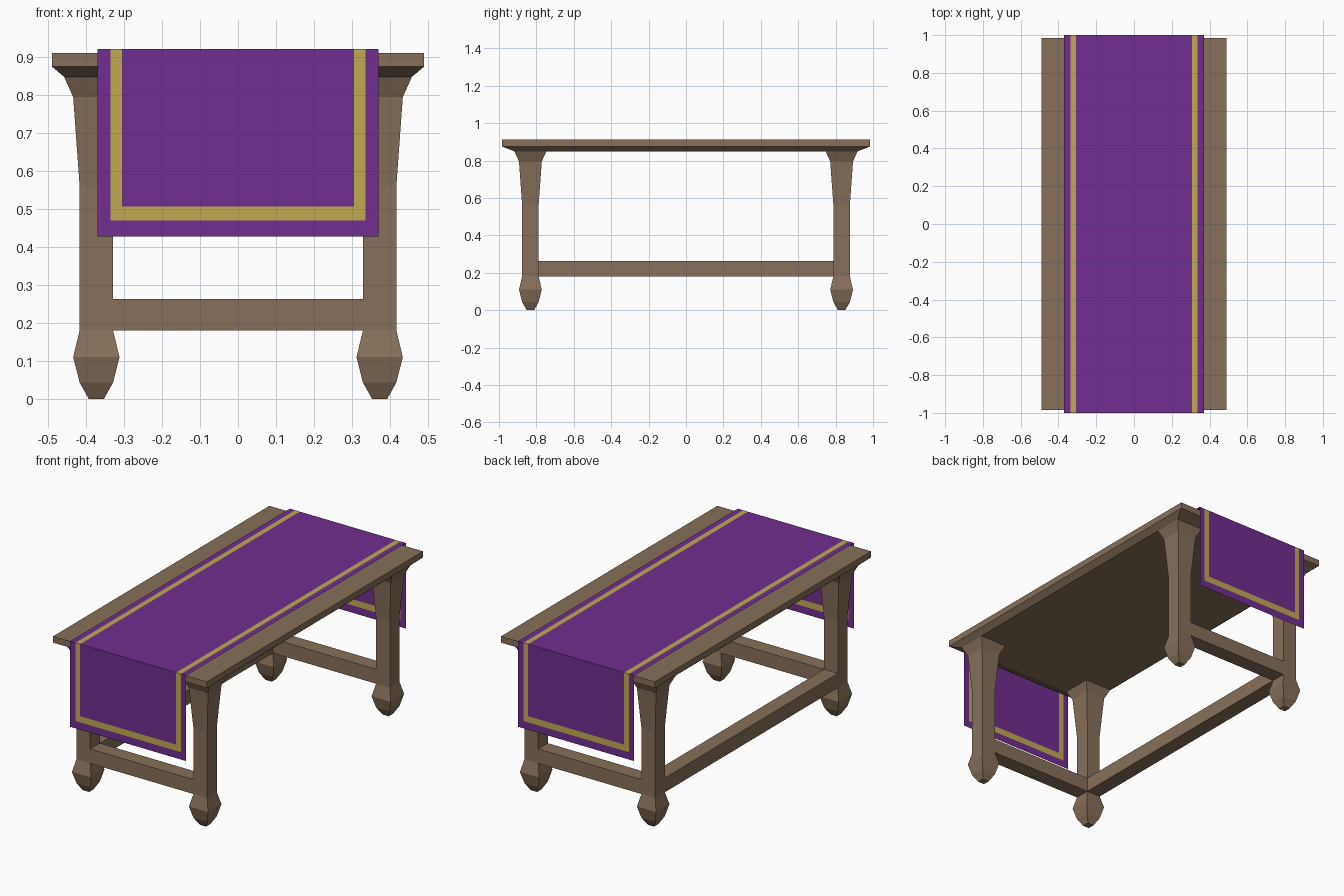
import bpy, bmesh

cube = bpy.data.objects.get("Cube")
if cube:
    bpy.data.objects.remove(cube, do_unlink=True)


def material(name, rgb):
    mat = bpy.data.materials.new(name)
    mat.use_nodes = True
    color = (*rgb, 1.0)
    mat.diffuse_color = color
    mat.node_tree.nodes["Principled BSDF"].inputs["Base Color"].default_value = color
    return mat


WOOD = material("brown wood", (0.242, 0.162, 0.102))
PURPLE = material("purple cloth", (0.165, 0.027, 0.28))
GOLD = material("gold trim", (0.53, 0.40, 0.085))


def finish(name, bm, *mats):
    bmesh.ops.recalc_face_normals(bm, faces=bm.faces)
    mesh = bpy.data.meshes.new(name)
    bm.to_mesh(mesh)
    bm.free()
    for mat in mats:
        mesh.materials.append(mat)
    obj = bpy.data.objects.new(name, mesh)
    bpy.context.collection.objects.link(obj)
    return obj


def square_loft(name, sections, cx=0, cy=0):
    """Stack rectangular sections (z, half x, half y) into a closed solid."""
    bm = bmesh.new()
    rings = []
    for z, hx, hy in sections:
        rings.append([bm.verts.new((cx + sx * hx, cy + sy * hy, z))
                      for sx, sy in ((-1, -1), (1, -1), (1, 1), (-1, 1))])
    for low, high in zip(rings, rings[1:]):
        for i in range(4):
            j = (i + 1) % 4
            bm.faces.new((low[i], low[j], high[j], high[i]))
    bm.faces.new(rings[0][::-1])
    bm.faces.new(rings[-1])
    return finish(name, bm, WOOD)


# Table top with a sloped underside edge
square_loft("table_top", [(0.848, 0.458, 0.915), (0.875, 0.49, 0.985), (0.911, 0.49, 0.985)])

# Four turned-out legs with bulbous feet
LEG_X, LEG_Y, HALF = 0.373, 0.832, 0.044
LEG = [(0, 0.02), (0.043, 0.044), (0.11, 0.061), (0.18, HALF),
       (0.56, HALF), (0.795, 0.061), (0.848, 0.085)]
for end, sy in (("front", -1), ("back", 1)):
    for side, sx in (("left", 1), ("right", -1)):
        square_loft(f"{end}_{side}_leg", [(z, h, h) for z, h in LEG], sx * LEG_X, sy * LEG_Y)

# Stretchers: both ends and one long side only
LOW, HIGH = 0.18, 0.263
for end, sy in (("front", -1), ("back", 1)):
    hx = LEG_X - HALF
    square_loft(f"{end}_stretcher", [(LOW, hx, HALF), (HIGH, hx, HALF)], 0, sy * LEG_Y)
hy = LEG_Y - HALF
square_loft("side_stretcher", [(LOW, HALF, hy), (HIGH, HALF, hy)], -LEG_X)

# Cloth runner: one thin sheet folded over both ends, with trim bands cut in
STRIPE_IN, STRIPE_OUT, EDGE = 0.306, 0.336, 0.37
TRIM_LOW, TRIM_HIGH = 0.47, 0.506
columns = [-EDGE, -STRIPE_OUT, -STRIPE_IN, STRIPE_IN, STRIPE_OUT, EDGE]
drop = [(-1, 0.428), (-1, TRIM_LOW), (-1, TRIM_HIGH), (-1, 0.921)]
path = drop + [(-y, z) for y, z in reversed(drop)]
bm = bmesh.new()
grid = [[bm.verts.new((x, y, z)) for x in columns] for y, z in path]
for near, far in zip(grid, grid[1:]):
    for i in range(len(columns) - 1):
        face = bm.faces.new((near[i], near[i + 1], far[i + 1], far[i]))
        mid = face.calc_center_median()
        in_stripe = STRIPE_IN < abs(mid.x) < STRIPE_OUT and mid.z > TRIM_LOW
        in_band = abs(mid.x) < STRIPE_OUT and TRIM_LOW < mid.z < TRIM_HIGH
        face.material_index = int(in_stripe or in_band)
finish("table_runner", bm, PURPLE, GOLD)
